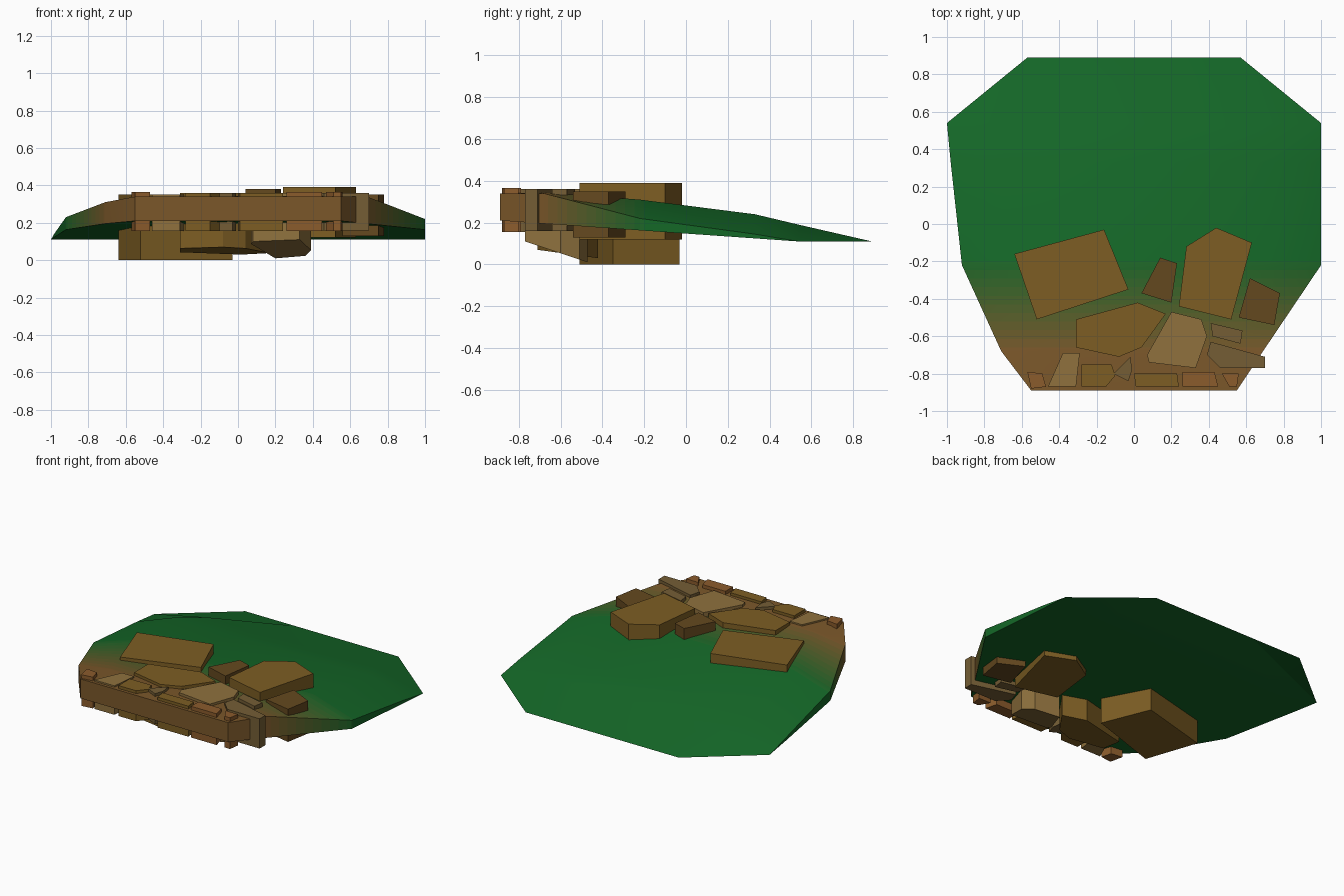
import bpy, bmesh
from mathutils import Vector

if "Cube" in bpy.data.objects:
    bpy.data.objects.remove(bpy.data.objects["Cube"])


def material(name, rgb):
    m = bpy.data.materials.new(name)
    m.diffuse_color = [(c / 255) ** 2.2 for c in rgb] + [1]
    m.use_nodes = True
    m.node_tree.nodes["Principled BSDF"].inputs["Base Color"].default_value = m.diffuse_color
    return m


def finish(bm, name, mats):
    bmesh.ops.recalc_face_normals(bm, faces=bm.faces)
    me = bpy.data.meshes.new(name)
    bm.to_mesh(me)
    bm.free()
    ob = bpy.data.objects.new(name, me)
    for m in mats:
        me.materials.append(m)
    bpy.context.collection.objects.link(ob)
    return ob


# Grass mound: rows of left rim, left crown, right crown, right rim
rows = [
    (-0.89, (-0.55, 0.34), (-0.30, 0.34), (0.30, 0.34), (0.55, 0.34)),
    (-0.68, (-0.71, 0.31), (-0.48, 0.34), (0.48, 0.345), (0.69, 0.34)),
    (-0.22, (-0.92, 0.23), (-0.66, 0.31), (0.70, 0.31), (1.00, 0.22)),
    (0.33, (-0.98, 0.145), (-0.72, 0.24), (0.76, 0.24), (1.00, 0.145)),
    (0.54, (-1.00, 0.11), (-0.62, 0.19), (0.64, 0.19), (1.00, 0.11)),
    (0.89, (-0.57, 0.11), (-0.20, 0.11), (0.20, 0.11), (0.57, 0.11)),
]


def underside(y):
    return max(0.11, 0.21 - 0.07 * (y + 0.89))


bm = bmesh.new()
top = [[bm.verts.new((x, y, z)) for x, z in pts] for y, *pts in rows]
low = [[bm.verts.new((v.co.x, v.co.y, underside(v.co.y))) for v in r] for r in top]
n = len(rows)
for grid in (top, low):
    for a, b in zip(grid, grid[1:]):
        for i in range(3):
            bm.faces.new((a[i], a[i + 1], b[i + 1], b[i]))
ring = [(0, i) for i in range(4)] + [(j, 3) for j in range(1, n)]
ring += [(n - 1, i) for i in (2, 1, 0)] + [(j, 0) for j in range(n - 2, 0, -1)]
for (a, b), (c, d) in zip(ring, ring[1:] + ring[:1]):
    bm.faces.new((top[a][b], top[c][d], low[c][d], low[a][b]))
bmesh.ops.remove_doubles(bm, verts=bm.verts, dist=0.001)

# Earth-to-grass colour fade in narrow bands towards the front
BANDS, Y0, Y1 = 10, -0.66, -0.20
for k in range(BANDS + 1):
    bmesh.ops.bisect_plane(bm, geom=bm.verts[:] + bm.edges[:] + bm.faces[:],
                           plane_co=(0, Y0 + (Y1 - Y0) * k / BANDS, 0), plane_no=(0, 1, 0))
bmesh.ops.recalc_face_normals(bm, faces=bm.faces)
earth, grass = Vector((122, 88, 46)), Vector((27, 104, 44))
fade = [material(f"ground_{k}", earth.lerp(grass, k / (BANDS + 1))) for k in range(BANDS + 2)]
for f in bm.faces:
    f.normal_update()
    t = (f.calc_center_median().y - Y0) / (Y1 - Y0)
    f.material_index = BANDS + 1 if f.normal.z < -0.5 else max(0, min(BANDS + 1, int(t * BANDS + 1)))
mound = finish(bm, "grass_mound", fade)
bpy.context.view_layer.objects.active = mound
mound.select_set(True)
bpy.ops.object.shade_smooth_by_angle(angle=0.5)

# Stones: flat-topped prisms with an optionally sloping underside
ochre = material("ochre_stone", (124, 94, 40))
dark = material("dark_stone", (100, 74, 36))
tan = material("tan_stone", (142, 113, 64))
rust = material("rust_stone", (138, 92, 48))
olive = material("olive_stone", (116, 94, 56))


def stone(name, mat, outline, z_top, z_front, z_back=None):
    z_back = z_front if z_back is None else z_back
    ys = [p[1] for p in outline]
    y0, y1 = min(ys), max(ys)
    bm = bmesh.new()
    up = [bm.verts.new((x, y, z_top)) for x, y in outline]
    dn = [bm.verts.new((x, y, z_front + (z_back - z_front) * (y - y0) / (y1 - y0)))
          for x, y in outline]
    bm.faces.new(up)
    bm.faces.new(dn[::-1])
    for i in range(len(up)):
        j = (i + 1) % len(up)
        bm.faces.new((up[i], up[j], dn[j], dn[i]))
    finish(bm, name, [mat])


# Large stones
stone("slab_left", ochre, [(-.64, -.16), (-.16, -.03), (-.03, -.35), (-.52, -.51)], .35, 0)
stone("slab_right", ochre, [(.44, -.02), (.63, -.10), (.52, -.51), (.24, -.44), (.28, -.12)], .39, .12)
stone("slab_middle", ochre, [(-.31, -.51), (.02, -.42), (.17, -.48), (.04, -.66), (-.08, -.71),
                             (-.31, -.66)], .36, .07, .03)
stone("slab_centre", tan, [(.20, -.47), (.36, -.51), (.39, -.60), (.33, -.77), (.08, -.74),
                           (.07, -.70)], .36, .11, .01)

# Medium stones
stone("block_back", dark, [(.14, -.18), (.23, -.21), (.20, -.42), (.04, -.37)], .38, .18)
stone("block_right", dark, [(.62, -.29), (.78, -.37), (.75, -.54), (.56, -.50)], .35, .13)
stone("wedge_small", olive, [(.41, -.53), (.58, -.57), (.57, -.64), (.42, -.60)], .36, .16)
stone("wedge_long", olive, [(.41, -.63), (.70, -.71), (.70, -.77), (.46, -.77), (.39, -.70)], .36, .16)

# Front edging stones
edging = [
    (rust, .365, [(-.57, -.79), (-.49, -.80), (-.47, -.87), (-.55, -.88)]),
    (tan, .35, [(-.38, -.69), (-.29, -.69), (-.31, -.87), (-.46, -.87)]),
    (ochre, .36, [(-.28, -.75), (-.12, -.75), (-.10, -.81), (-.15, -.87), (-.28, -.87)]),
    (olive, .36, [(-.02, -.71), (-.01, -.78), (-.03, -.84), (-.11, -.80)]),
    (ochre, .36, [(0, -.80), (.23, -.80), (.24, -.87), (.01, -.87)]),
    (rust, .365, [(.26, -.79), (.43, -.79), (.45, -.87), (.26, -.87)]),
    (rust, .365, [(.47, -.80), (.56, -.80), (.55, -.87), (.51, -.87)]),
]
for i, (mat, z, outline) in enumerate(edging):
    stone(f"edging_stone_{i + 1}", mat, outline, z, .155)
